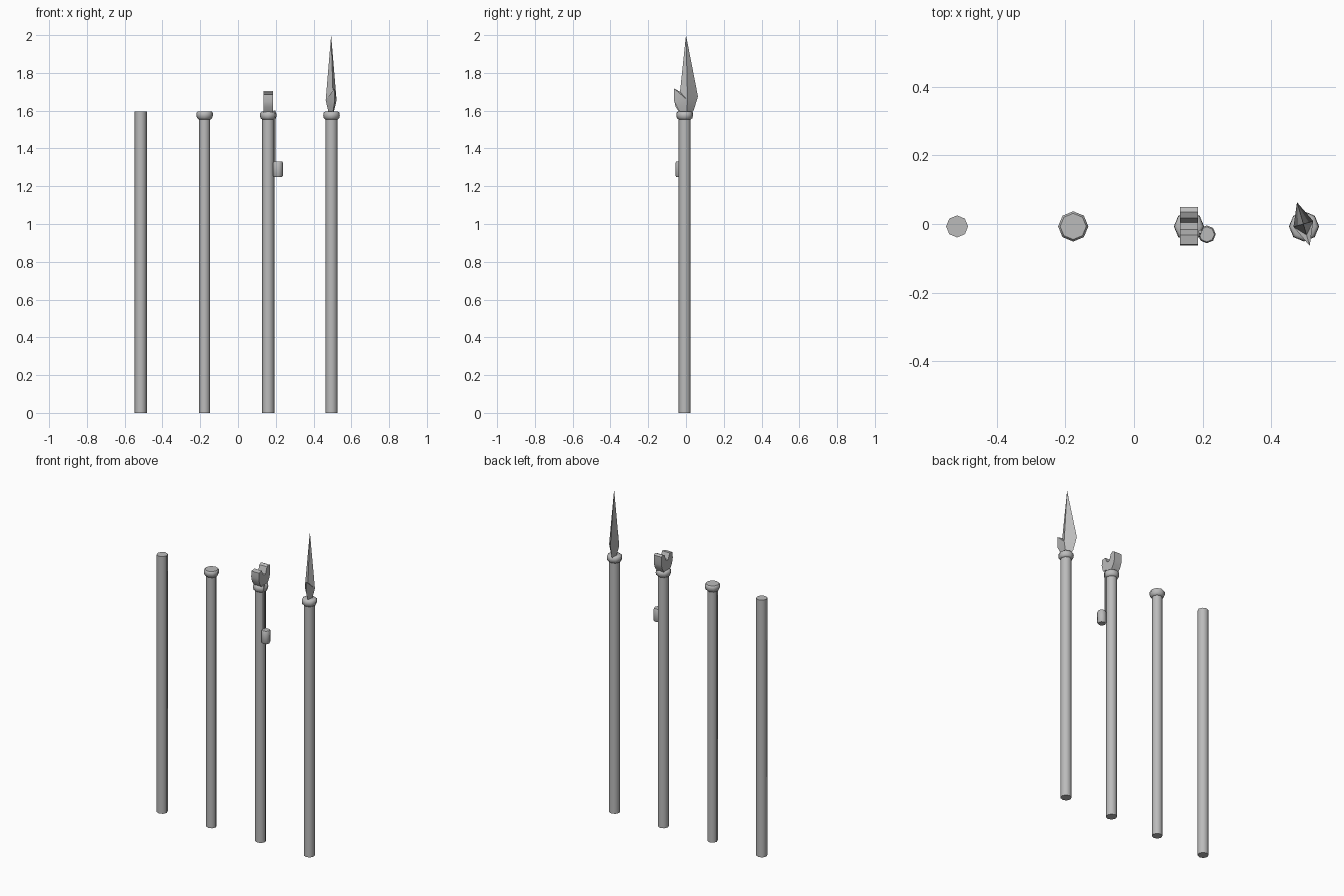
import bpy, bmesh, math
from mathutils import Vector

cube = bpy.data.objects.get("Cube")
if cube:
    bpy.data.objects.remove(cube, do_unlink=True)

grey = bpy.data.materials.new("plain grey")
grey.use_nodes = True
colour = (0.5, 0.5, 0.5, 1)
grey.diffuse_color = colour
grey.node_tree.nodes["Principled BSDF"].inputs["Base Color"].default_value = colour

POLE_Y = -0.007
TOP = 1.595


def finish(name, bm, angle=40):
    bmesh.ops.recalc_face_normals(bm, faces=bm.faces)
    mesh = bpy.data.meshes.new(name)
    bm.to_mesh(mesh)
    bm.free()
    mesh.materials.append(grey)
    obj = bpy.data.objects.new(name, mesh)
    bpy.context.collection.objects.link(obj)
    bpy.ops.object.select_all(action="DESELECT")
    obj.select_set(True)
    bpy.context.view_layer.objects.active = obj
    bpy.ops.object.shade_smooth_by_angle(angle=math.radians(angle))
    return obj


def lathe(name, x, y, profile, sides=8):
    """Closed turned shape from (radius, height) pairs."""
    bm = bmesh.new()
    rings = []
    for r, z in profile:
        rings.append([bm.verts.new((x + r * math.cos(i * math.tau / sides),
                                    y + r * math.sin(i * math.tau / sides), z))
                      for i in range(sides)])
    for low, high in zip(rings, rings[1:]):
        for i in range(sides):
            j = (i + 1) % sides
            bm.faces.new((low[i], low[j], high[j], high[i]))
    bm.faces.new(rings[0])
    bm.faces.new(rings[-1])
    return finish(name, bm, 50)


# Poles
pole_x = {"plain": -0.515, "capped": -0.177, "pulley": 0.16, "spear": 0.495}
for kind, x in pole_x.items():
    r = 0.030 if kind == "capped" else 0.032
    lathe(kind + "_pole", x, POLE_Y, [(r, 0), (r, TOP if kind == "plain" else 1.57)])

# Rounded cap and collars
lathe("pole_cap", pole_x["capped"], POLE_Y,
      [(0.031, 1.553), (0.040, 1.561), (0.044, 1.574), (0.044, 1.588), (0.038, TOP)])
for kind in ("pulley", "spear"):
    lathe(kind + "_collar", pole_x[kind], POLE_Y,
          [(0.032, 1.553), (0.041, 1.560), (0.044, 1.575), (0.042, 1.589), (0.034, TOP)])

# Forked head: side profile (y, z) extruded across x
fork = [(-0.032, 1.585), (-0.055, 1.62), (-0.062, 1.65), (-0.060, 1.685), (-0.032, 1.69),
        (-0.016, 1.655), (0.004, 1.655), (0.018, 1.695), (0.035, 1.703), (0.050, 1.695),
        (0.050, 1.645), (0.042, 1.62), (0.020, 1.585)]
bm = bmesh.new()
face = bm.faces.new([bm.verts.new((pole_x["pulley"] - 0.026, y, z)) for y, z in fork])
side = bmesh.ops.extrude_face_region(bm, geom=[face])
bmesh.ops.translate(bm, vec=(0.052, 0, 0),
                    verts=[v for v in side["geom"] if isinstance(v, bmesh.types.BMVert)])
finish("forked_head", bm, 45)

# Hanging cord and its weight
lathe("hanging_cord", 0.193, -0.022, [(0.006, 1.32), (0.006, 1.60)], 6)
lathe("cord_weight", 0.212, -0.030,
      [(0.022, 1.25), (0.026, 1.256), (0.026, 1.324), (0.022, 1.33)])

# Spear blade: hooked outline (across, height) with a raised ridge on both faces
outline = [(0, 2.0), (0.066, 1.675), (0.042, 1.60), (0.020, 1.575), (-0.020, 1.575),
           (-0.045, 1.61), (-0.066, 1.65), (-0.066, 1.718), (-0.033, 1.70)]
across = Vector((-0.28, 0.96, 0)).normalized()
through = Vector((across.y, -across.x, 0))
base = Vector((0.493, 0, 0))
bm = bmesh.new()
edge = [bm.verts.new(base + across * s + Vector((0, 0, z))) for s, z in outline]
for sign in (1, -1):
    ridge = [bm.verts.new(base + through * sign * t + Vector((0, 0, z)))
             for t, z in ((0.030, 1.655), (0.013, 1.585))]
    upper, lower = ridge
    for i in (0, 5, 6, 7, 8):
        bm.faces.new((edge[i], edge[(i + 1) % 9], upper))
    bm.faces.new((edge[1], edge[2], upper))
    bm.faces.new((edge[2], lower, upper))
    bm.faces.new((lower, edge[5], upper))
    for i in (2, 3, 4):
        bm.faces.new((edge[i], edge[i + 1], lower))
finish("spear_blade", bm, 30)
